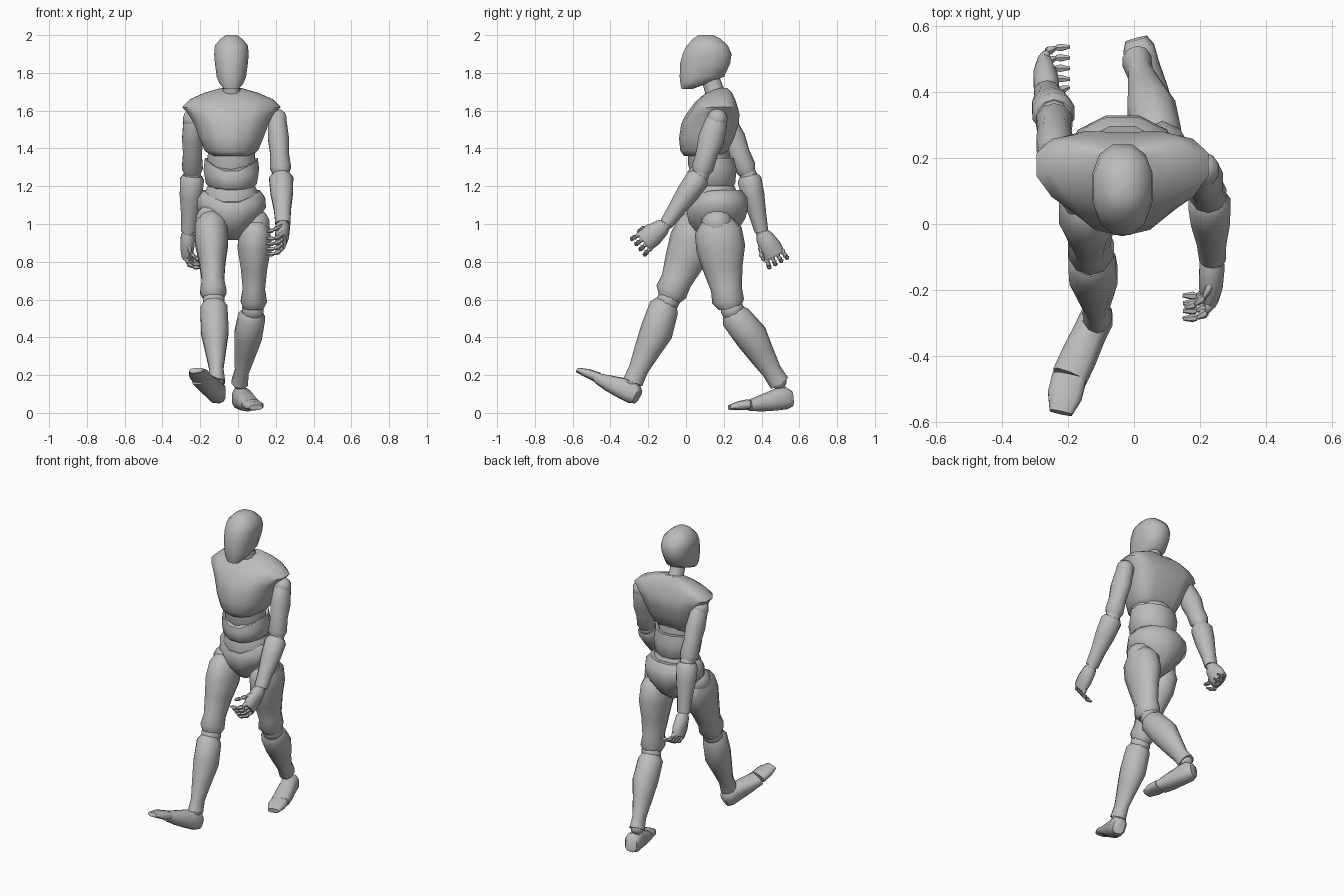
import bpy, bmesh, math
from mathutils import Vector

if bpy.data.objects.get("Cube"):
    bpy.data.objects.remove(bpy.data.objects["Cube"])

grey = bpy.data.materials.new("mannequin grey")
grey.use_nodes = True
GREY = (0.5, 0.5, 0.5, 1)
grey.diffuse_color = GREY
grey.node_tree.nodes["Principled BSDF"].inputs["Base Color"].default_value = GREY

X, FRONT = Vector((1, 0, 0)), Vector((0, -1, 0))
MID = -0.035   # body centre line


def finish(name, bm):
    bmesh.ops.recalc_face_normals(bm, faces=bm.faces)
    mesh = bpy.data.meshes.new(name)
    bm.to_mesh(mesh)
    bm.free()
    mesh.materials.append(grey)
    ob = bpy.data.objects.new(name, mesh)
    bpy.context.collection.objects.link(ob)
    bpy.ops.object.select_all(action='DESELECT')
    ob.select_set(True)
    bpy.context.view_layer.objects.active = ob
    bpy.ops.object.shade_smooth_by_angle(angle=math.radians(55))


def loft(name, rings, u, v, sides=10, power=1.0, dip=0, sweep=0, groove=0):
    """Skin rings of (centre, half width along u, half depth along v)."""
    bm = bmesh.new()
    loops = []
    for k, (centre, ru, rv) in enumerate(rings):
        sag = dip * k / (len(rings) - 1)   # the front sinks more towards the top
        loop = []
        for i in range(sides):
            a = math.tau * (i + 0.5) / sides
            c, s = math.cos(a), math.sin(a)
            p = centre + u * ru * math.copysign(abs(c) ** power, c)
            p += v * rv * math.copysign(abs(s) ** power, s)
            p -= v * (sweep * c * c - groove * max(0, -s) ** 12)
            p.z -= sag * max(0, s) ** 2
            loop.append(bm.verts.new(p))
        loops.append(loop)
    for a, b in zip(loops, loops[1:]):
        for i in range(sides):
            j = (i + 1) % sides
            bm.faces.new((a[i], a[j], b[j], b[i]))
    bm.faces.new(loops[0])
    bm.faces.new(loops[-1])
    finish(name, bm)


def trunk(name, rows, **kw):
    """Rows of height, half width, front y, back y."""
    rings = [(Vector((MID, (f + b) / 2, z)), w, (b - f) / 2) for z, w, f, b in rows]
    loft(name, rings, X, FRONT, **kw)


def limb(name, start, end, rows, **kw):
    """Rows of position along the axis, half width, half depth, forward offset."""
    p, q = Vector(start), Vector(end)
    d = (q - p).normalized()
    u = (X - d * X.dot(d)).normalized()
    v = d.cross(u)
    loft(name, [(p.lerp(q, t) + v * o, w, h) for t, w, h, o in rows], u, v, **kw)


def ball(name, at, r):
    bm = bmesh.new()
    bmesh.ops.create_uvsphere(bm, u_segments=10, v_segments=7, radius=r)
    bmesh.ops.translate(bm, vec=Vector(at), verts=bm.verts)
    finish(name, bm)


# Head and neck
trunk("head", [(1.715, .04, -.025, .035), (1.745, .066, -.032, .12), (1.78, .08, -.037, .205),
               (1.85, .09, -.035, .238), (1.9, .094, -.022, .245), (1.945, .09, 0, .225),
               (1.98, .06, .035, .185), (2.0, .03, .065, .145)], sides=12, power=.85)
limb("neck", (MID, .12, 1.8), (MID, .165, 1.66), [(0, .045, .047, 0), (.6, .045, .05, 0), (1, .065, .065, 0)])

# Torso stack
trunk("chest", [(1.36, .11, -.01, .2), (1.39, .145, -.03, .235), (1.46, .175, -.037, .27),
                (1.54, .205, -.025, .295), (1.585, .235, -.005, .295), (1.62, .266, .018, .285),
                (1.66, .225, .045, .27), (1.695, .145, .078, .25), (1.72, .055, .11, .22)],
      sides=14, sweep=.03, power=.88, groove=.018, dip=.025)
trunk("upper_abdomen", [(1.25, .11, .03, .23), (1.31, .135, .012, .24), (1.39, .13, .01, .23)])
trunk("lower_abdomen", [(1.175, .1, .03, .24), (1.215, .14, .003, .265), (1.29, .152, -.005, .272),
                        (1.35, .145, .005, .258)], sides=12, dip=.075)
trunk("waist", [(1.06, .14, .02, .28), (1.15, .155, .012, .285), (1.2, .13, .03, .26)], sides=12)
trunk("pelvis", [(.915, .035, .1, .2), (.97, .09, .05, .28), (1.03, .145, .01, .32),
                 (1.09, .19, 0, .335), (1.14, .185, 0, .33), (1.18, .155, .01, .3)], sides=12, dip=.07)

THIGH = [(-.08, .06, .07, 0), (.08, .09, .125, 0), (.3, .092, .13, 0), (.55, .073, .105, .005),
         (.8, .062, .082, .003), (.95, .073, .085, .004), (1.04, .055, .06, 0)]
SHIN = [(-.02, .055, .06, .005), (.05, .075, .08, .006), (.35, .077, .088, -.008), (.6, .058, .07, -.003),
        (.85, .039, .052, 0), (1.02, .046, .054, 0)]
FOOT = [(-.03, .035, .042, .012), (.1, .05, .06, .018), (.35, .05, .058, .014), (.7, .055, .045, .002),
        (1, .056, .03, -.005)]
TOE = [(.04, .054, .028, 0), (.55, .054, .024, 0), (1, .036, .014, -.005)]
UPPER_ARM = [(0, .038, .044, 0), (.12, .052, .06, 0), (.4, .058, .07, 0), (.65, .052, .058, 0),
             (.88, .058, .058, 0), (1, .042, .04, 0)]
FOREARM = [(-.02, .052, .048, 0), (.06, .067, .064, 0), (.35, .062, .06, 0), (.7, .047, .046, 0),
           (1, .042, .036, 0)]
PALM = [(0, .028, .03, 0), (.2, .04, .046, 0), (.65, .038, .06, 0), (1, .028, .058, 0)]

# Joint positions of each leg: hip, knee, ankle, heel, ball of foot, toe tip
legs = {
    "right": [(-.143, .09, 1.02), (-.13, -.083, .62), (-.112, -.278, .17),
              (-.1, -.268, .08), (-.195, -.46, .185), (-.222, -.57, .23)],
    "left": [(.087, .165, 1.0), (.083, .23, .57), (.01, .49, .165),
             (.008, .555, .063), (.07, .335, .045), (.095, .23, .033)],
}
for side, (hip, knee, ankle, heel, foot, toe) in legs.items():
    ball(side + "_hip", hip, .085)
    limb(side + "_thigh", hip, knee, THIGH)
    kn, an = Vector(knee), Vector(ankle)
    ball(side + "_knee", kn.lerp(an, .06), .062)
    limb(side + "_shin", kn.lerp(an, .1), ankle, SHIN)
    ball(side + "_ankle", ankle, .042)
    limb(side + "_foot", heel, foot, FOOT, power=.75)
    limb(side + "_toe", foot, toe, TOE, power=.75)

# Joint positions of each arm: shoulder, elbow, wrist, knuckles
arms = {
    "right": [(-.24, .2, 1.555), (-.242, .33, 1.26), (-.263, .4, .96), (-.272, .47, .83)],
    "left": [(.207, .165, 1.555), (.228, .077, 1.26), (.238, -.105, 1.0), (.23, -.222, .905)],
}
for side, (shoulder, elbow, wrist, knuckle) in arms.items():
    sh, el, wr, kn = map(Vector, (shoulder, elbow, wrist, knuckle))
    ball(side + "_shoulder", sh, .055)
    limb(side + "_upper_arm", sh.lerp(el, -.07), el, UPPER_ARM)
    ball(side + "_elbow", el, .046)
    limb(side + "_forearm", el.lerp(wr, .03), wr, FOREARM)
    ball(side + "_wrist", wr, .033)
    limb(side + "_palm", wr, kn, PALM)

    # Curled fingers fan across the knuckles and point inward
    curl = X if side == "right" else -X
    along = (kn - wr).normalized()
    across = along.cross(X).normalized()
    for i in range(5):
        if i < 4:
            fan = across * (i - 1.5)
            base = kn + fan * .031 - along * .012
            joints = [base, base + along * .03 + fan * .002 + curl * .008,
                      base + along * .05 + fan * .004 + curl * .038,
                      base + along * .05 + fan * .006 + curl * .08]
            label = f"{side}_finger_{i + 1}"
        else:
            base = wr.lerp(kn, .45) + across * .04
            joints = [base, base + along * .035 + across * .018 + curl * .02,
                      base + along * .06 + across * .022 + curl * .045,
                      base + along * .075 + across * .02 + curl * .075]
            label = side + "_thumb"
        for k, (a, b) in enumerate(zip(joints, joints[1:])):
            r = .016 - .0015 * k
            d = (b - a).normalized()
            u = d.cross(across).normalized()
            loft(f"{label}_{k + 1}", [(a, r * .7, r * .7), (a.lerp(b, .3), r, r), (b, r * .45, r * .45)],
                 u, d.cross(u), sides=6)
